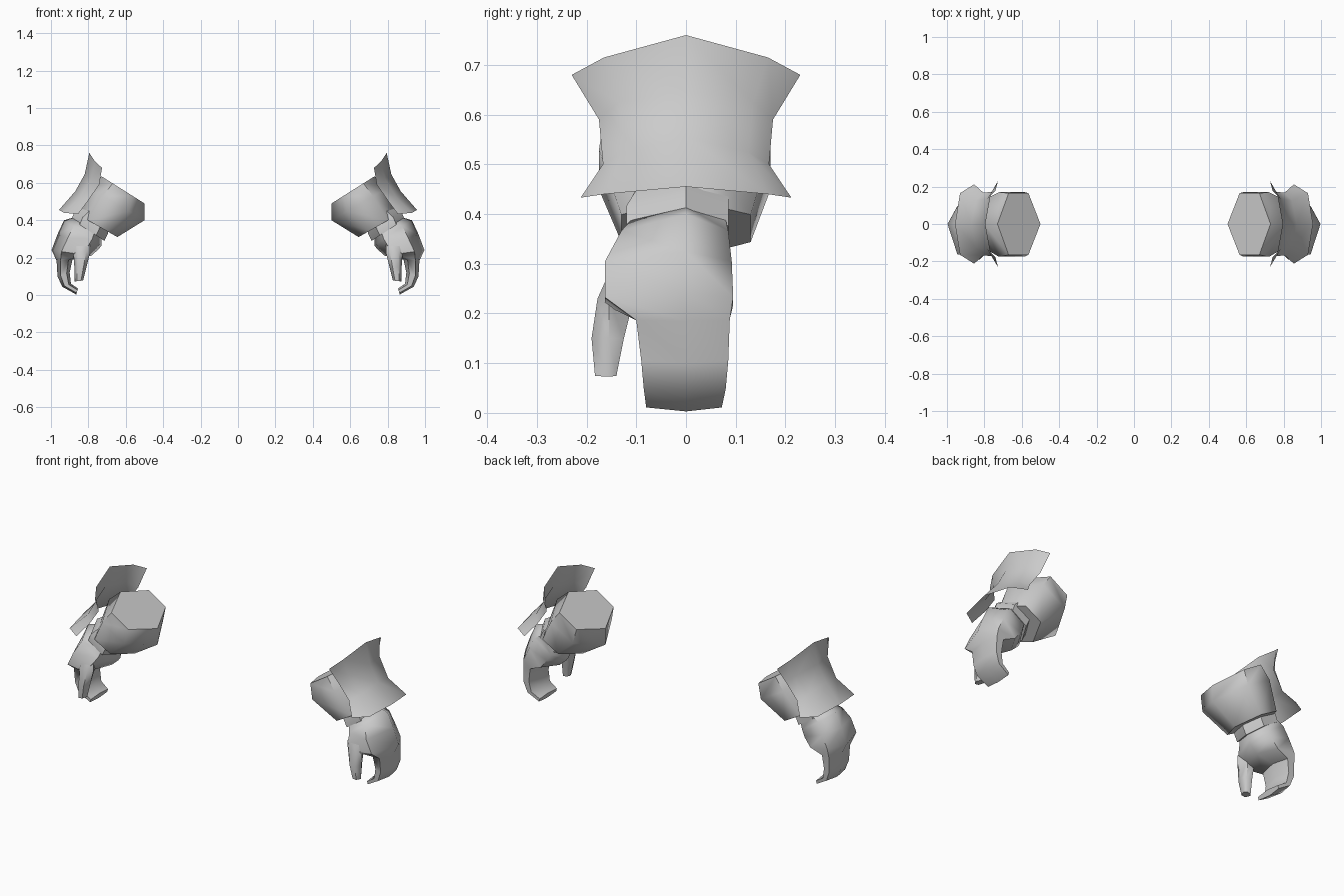
import bpy, bmesh

if "Cube" in bpy.data.objects:
    bpy.data.objects.remove(bpy.data.objects["Cube"])

grey = bpy.data.materials.new("light_grey")
grey.diffuse_color = (0.6, 0.6, 0.6, 1)
grey.use_nodes = True
grey.node_tree.nodes["Principled BSDF"].inputs["Base Color"].default_value = grey.diffuse_color


def finish(name, bm, angle):
    """Turn a bmesh into a smooth part mirrored to the other arm."""
    me = bpy.data.meshes.new(name)
    bm.to_mesh(me)
    bm.free()
    ob = bpy.data.objects.new(name, me)
    bpy.context.collection.objects.link(ob)
    me.materials.append(grey)
    mod = ob.modifiers.new("other_arm", 'MIRROR')
    mod.use_mirror_merge = False
    bpy.ops.object.select_all(action='DESELECT')
    ob.select_set(True)
    bpy.context.view_layer.objects.active = ob
    bpy.ops.object.shade_smooth_by_angle(angle=angle)
    return ob


def hex_ring(outer, inner, y0, y1, a, b, ymid):
    """Six-sided section: outer ridge, two corners per side, inner ridge."""
    def at(t, y):
        return (outer[0] + (inner[0] - outer[0]) * t, y,
                outer[1] + (inner[1] - outer[1]) * t)
    return [at(0, ymid), at(a, y1), at(b, y1), at(1, ymid), at(b, y0), at(a, y0)]


def loft(name, sections, a=0.25, b=0.75, ymid=0.0, angle=1.0):
    bm = bmesh.new()
    rings = [[bm.verts.new(p) for p in hex_ring(*s, a, b, ymid)] for s in sections]
    for r, s in zip(rings, rings[1:]):
        for i in range(6):
            j = (i + 1) % 6
            bm.faces.new((r[i], r[j], s[j], s[i]))
    bm.faces.new(rings[0])
    bm.faces.new(rings[-1])
    bmesh.ops.recalc_face_normals(bm, faces=bm.faces)
    return finish(name, bm, angle)


# Forearm sleeve: flared six-sided barrel
loft("forearm_sleeve", [
    ((0.73, 0.635), (0.50, 0.49), -0.165, 0.165),
    ((0.80, 0.575), (0.50, 0.40), -0.175, 0.17),
    ((0.855, 0.43), (0.645, 0.31), -0.13, 0.13),
], a=0.26, b=0.72, angle=1.1)

# Wrist cuff
loft("wrist_cuff", [
    ((0.83, 0.47), (0.69, 0.385), -0.10, 0.085),
    ((0.875, 0.445), (0.695, 0.33), -0.12, 0.085),
    ((0.89, 0.405), (0.715, 0.29), -0.12, 0.085),
], angle=0.7)

# Mitten-like hand with curled fingers
loft("hand", [
    ((0.88, 0.415), (0.73, 0.31), -0.11, 0.08),
    ((0.93, 0.40), (0.73, 0.265), -0.13, 0.085),
    ((0.965, 0.325), (0.745, 0.245), -0.163, 0.092),
    ((0.997, 0.24), (0.785, 0.21), -0.163, 0.095),
    ((0.97, 0.185), (0.885, 0.19), -0.10, 0.088),
    ((0.965, 0.10), (0.90, 0.12), -0.09, 0.085),
    ((0.94, 0.045), (0.893, 0.06), -0.085, 0.08),
    ((0.865, 0.003), (0.855, 0.035), -0.08, 0.072),
])

# Thumb
loft("thumb", [
    ((0.89, 0.27), (0.79, 0.27), -0.16, -0.10),
    ((0.88, 0.23), (0.79, 0.23), -0.178, -0.105),
    ((0.875, 0.15), (0.81, 0.15), -0.19, -0.125),
    ((0.873, 0.073), (0.828, 0.078), -0.183, -0.14),
], ymid=-0.155)

# Arm guard: thin flared sheet; each row gives ridge, shoulder and edge points
rows = [
    [(0.795, 0, 0.76), (0.765, 0.165, 0.715), (0.727, 0.23, 0.68)],
    [(0.82, 0, 0.645), (0.785, 0.135, 0.625), (0.742, 0.175, 0.59)],
    [(0.87, 0, 0.555), (0.845, 0.125, 0.525), (0.805, 0.167, 0.50)],
    [(0.957, 0, 0.455), (0.93, 0.165, 0.44), (0.855, 0.212, 0.433)],
]
bm = bmesh.new()
grid = []
for row in rows:
    full = [(x, -y, z) for x, y, z in row[:0:-1]] + row
    grid.append([bm.verts.new(p) for p in full])
for r, s in zip(grid, grid[1:]):
    for i in range(4):
        bm.faces.new((r[i], s[i], s[i + 1], r[i + 1]))
finish("arm_guard", bm, 1.2)
